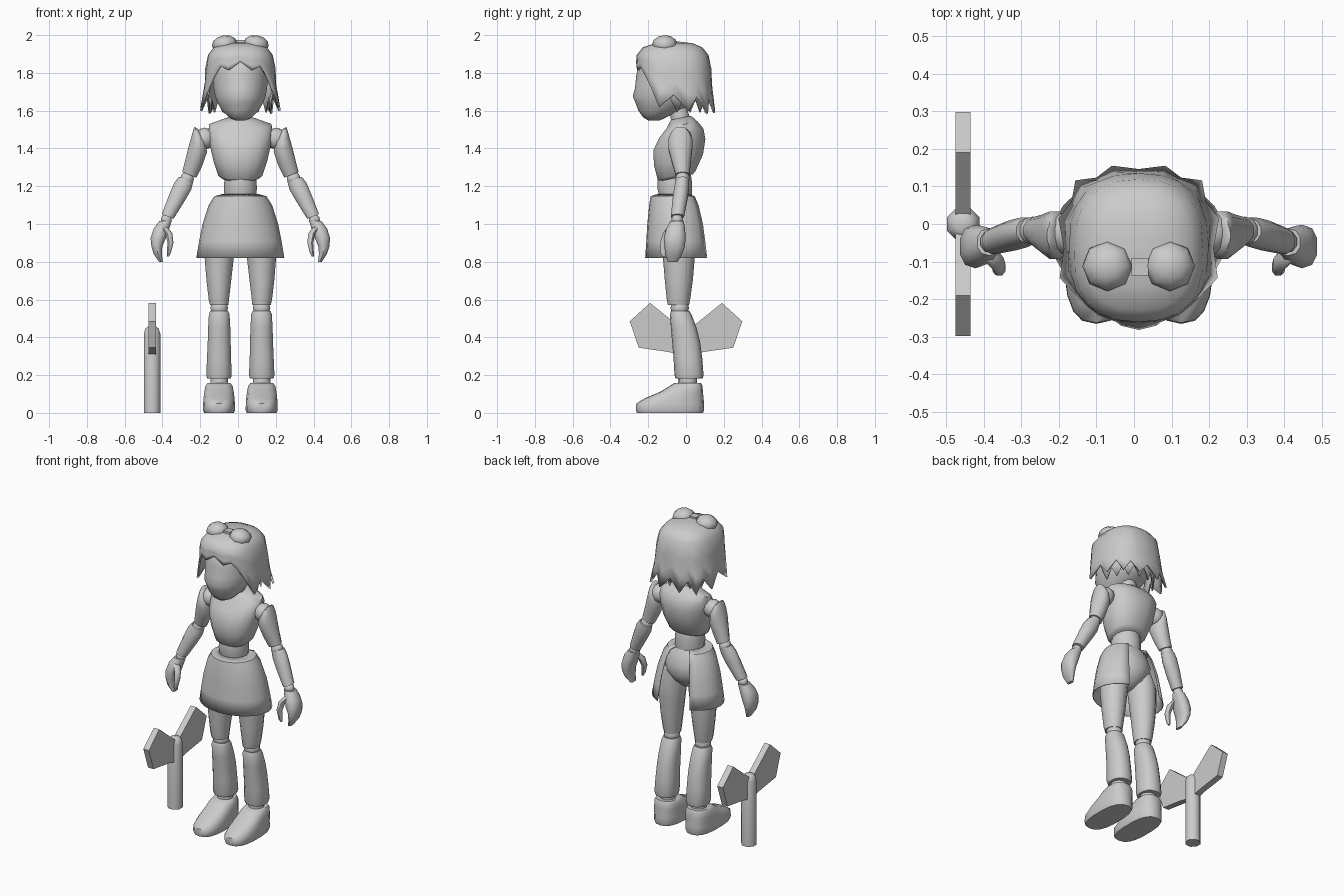
import bpy, bmesh, math
from mathutils import Vector, Matrix

C = 0.0125  # body centre line in x

gray = bpy.data.materials.new("plain_gray")
gray.diffuse_color = (0.6, 0.6, 0.6, 1)


def finish(name, bm, angle=50):
    bmesh.ops.recalc_face_normals(bm, faces=bm.faces)
    me = bpy.data.meshes.new(name)
    bm.to_mesh(me)
    bm.free()
    me.materials.append(gray)
    ob = bpy.data.objects.new(name, me)
    bpy.context.collection.objects.link(ob)
    bpy.ops.object.select_all(action='DESELECT')
    ob.select_set(True)
    bpy.context.view_layer.objects.active = ob
    bpy.ops.object.shade_smooth_by_angle(angle=math.radians(angle))
    return ob


def sq(v, p):
    return math.copysign(abs(v) ** (2 / p), v)


def loft(name, rings, n=12, p=2.0, tilt=None, angle=50):
    """Closed tube through rings (x, y, z, rx, ry), each ring tilted alike."""
    rot = tilt or Matrix.Identity(3)
    bm = bmesh.new()
    loops = []
    for x, y, z, rx, ry in rings:
        loop = []
        for i in range(n):
            a = 2 * math.pi * (i + 0.5) / n
            v = Vector((rx * sq(math.cos(a), p), ry * sq(math.sin(a), p), 0))
            loop.append(bm.verts.new(Vector((x, y, z)) + rot @ v))
        loops.append(loop)
    for lo, hi in zip(loops, loops[1:]):
        for i in range(n):
            j = (i + 1) % n
            bm.faces.new((lo[i], lo[j], hi[j], hi[i]))
    bm.faces.new(loops[0])
    bm.faces.new(loops[-1])
    return finish(name, bm, angle)


def ball(name, loc, size, seg=10, rings=6, tilt=None):
    bm = bmesh.new()
    bmesh.ops.create_uvsphere(bm, u_segments=seg, v_segments=rings, radius=1)
    rot = (tilt or Matrix.Identity(3)).to_4x4()
    bm.transform(Matrix.Translation(loc) @ rot @ Matrix.Diagonal((*size, 1)))
    return finish(name, bm)


def shell(name, point, angles, rows, closed, thick):
    """Open sheet from point(angle, row), given a little thickness."""
    bm = bmesh.new()
    grid = [[bm.verts.new(point(a, r)) for a in angles] for r in range(rows)]
    n = len(angles)
    for up, dn in zip(grid, grid[1:]):
        for i in range(n if closed else n - 1):
            j = (i + 1) % n
            bm.faces.new((up[i], up[j], dn[j], dn[i]))
    if closed:
        bm.faces.new(grid[0])
    ob = finish(name, bm, 40)
    mod = ob.modifiers.new("thickness", 'SOLIDIFY')
    mod.thickness = thick
    return ob


# torso, waist, pelvis and neck
lean = Matrix.Rotation(math.radians(12), 3, 'X')
loft("torso", [(C, -.05, 1.245, .1, .09), (C, -.05, 1.26, .118, .105),
               (C, -.04, 1.34, .145, .135), (C, -.035, 1.42, .163, .143),
               (C, -.025, 1.48, .172, .122), (C, -.02, 1.525, .168, .085),
               (C, -.025, 1.55, .1, .065), (C, -.027, 1.562, .06, .055)],
     16, 2.3, lean)
loft("waist", [(C, -.055, 1.14, .085, .085), (C, -.06, 1.19, .09, .092),
               (C, -.06, 1.24, .086, .09), (C, -.06, 1.28, .08, .08)], 14)
loft("neck", [(C, -.025, 1.53, .058, .055), (C, -.035, 1.58, .05, .05),
              (C, -.055, 1.65, .05, .05)], 12, tilt=lean)
loft("pelvis", [(C, -.055, .9, .03, .05), (C, -.05, .94, .09, .09),
                (C, -.045, 1.0, .14, .122), (C, -.05, 1.06, .15, .122),
                (C, -.06, 1.12, .135, .112), (C, -.06, 1.155, .1, .09)], 16)

# skirt, open at the back
SKIRT = [(1.16, -.062, .09, .085), (1.147, -.062, .138, .125),
         (1.1, -.055, .168, .14), (1.0, -.047, .2, .158),
         (.91, -.043, .218, .167), (.82, -.04, .233, .176)]


def skirt_point(a, r):
    z, cy, rx, ry = SKIRT[r]
    return (C + rx * math.sin(a), cy - ry * math.cos(a), z)


shell("skirt", skirt_point,
      [math.radians(-150 + 300 * i / 20) for i in range(21)], len(SKIRT),
      False, .005)

# head
loft("head", [(C, -.17, 1.548, .025, .03), (C, -.165, 1.565, .062, .062),
              (C, -.14, 1.60, .098, .112), (C, -.115, 1.64, .122, .152),
              (C, -.1, 1.675, .136, .182), (C, -.09, 1.72, .144, .18),
              (C, -.085, 1.79, .148, .178), (C, -.08, 1.87, .14, .165),
              (C, -.075, 1.93, .09, .1)], 18)

# hair with a jagged hem: heights every 15 degrees, from the front to the back
HEM = [1.86, 1.815, 1.835, 1.785, 1.72, 1.62, 1.685,
       1.6, 1.675, 1.585, 1.665, 1.59, 1.665]
CROWN = [(1.965, .18), (1.957, .5), (1.935, .76), (1.895, .92)]


def hair_point(a, r):
    k = round(abs(math.degrees(a)) / 15)
    if r < 4:
        z, f = CROWN[r]
        if r > 1:
            f += .06 * max(0, math.cos(a))
    else:
        t = (r - 3) / 3
        z = 1.895 + (HEM[k] - 1.895) * t
        f = .97 + .03 * t
        if k > 3:
            drop = max(0, 1.76 - z)
            f = 1 + drop * (.95 if k < 10 else .6) + (.03 if r == 6 and k % 2 else 0)
    return (C + .186 * f * sq(math.sin(a), 2.5),
            -.065 - .2 * f * sq(math.cos(a), 2.5), z)


shell("hair", hair_point, [math.radians(-180 + 15 * i) for i in range(24)],
      7, True, .012)


# inner layer of hair tufts around the nape
def nape_point(a, r):
    k = round(math.degrees(a) / 12)
    z = (1.78, 1.69, 1.66 if k % 2 else 1.59)[r]
    f = (.93, .96, .9)[r]
    return (C + .18 * f * math.sin(a), -.065 - .195 * f * math.cos(a), z)


shell("nape_hair", nape_point, [math.radians(84 + 12 * i) for i in range(17)],
      3, False, .008)

# goggles resting on the hair
for s, side in ((-1, "left"), (1, "right")):
    ball(side + "_goggle", (C + s * .083, -.112, 1.952), (.068, .067, .047),
         8, 6, Matrix.Rotation(math.radians(s * 8), 3, 'Y'))
bm = bmesh.new()
bmesh.ops.create_cube(bm, size=1)
bm.transform(Matrix.Translation((C + .003, -.115, 1.962)) @
             Matrix.Diagonal((.045, .048, .026, 1)))
finish("goggle_bridge", bm, 30)

# limbs, one set for each side
for s, side in ((-1, "left"), (1, "right")):
    def limb(part, rings, n=12, p=2.0, tilt=None):
        loft(f"{side}_{part}", [(C + s * o, y, z, rx, ry)
                                for o, y, z, rx, ry in rings], n, p, tilt)

    def joint(part, o, y, z, r):
        ball(f"{side}_{part}", (C + s * o, y, z), (r, r, r))

    # arm
    swing = Matrix.Rotation(math.radians(-s * 22), 3, 'Y')
    joint("shoulder", .19, -.025, 1.452, .058)
    limb("upper_arm", [(.237, -.03, 1.51, .008, .025),
                       (.229, -.03, 1.485, .024, .05),
                       (.221, -.03, 1.445, .043, .066),
                       (.224, -.03, 1.40, .053, .066),
                       (.245, -.025, 1.33, .05, .052),
                       (.27, -.018, 1.26, .042, .038)], 12, 2, swing)
    joint("elbow", .282, -.018, 1.24, .038)
    limb("forearm", [(.288, -.018, 1.235, .042, .036),
                     (.305, -.022, 1.2, .05, .04),
                     (.335, -.03, 1.14, .046, .041),
                     (.385, -.045, 1.04, .035, .036)], 12, 2, swing)
    joint("wrist", .392, -.047, 1.022, .031)
    # hand: curved mitten and thumb
    limb("hand", [(.397, -.048, 1.015, .034, .036),
                  (.418, -.055, .975, .043, .05),
                  (.435, -.06, .925, .042, .058),
                  (.442, -.06, .88, .03, .054),
                  (.437, -.065, .84, .022, .045),
                  (.42, -.07, .798, .01, .025)], 10, 2.4)
    limb("thumb", [(.405, -.075, .985, .02, .025),
                   (.378, -.1, .95, .02, .025),
                   (.37, -.117, .9, .017, .022),
                   (.378, -.12, .85, .012, .016),
                   (.383, -.118, .828, .006, .008)], 8)

    # leg
    limb("thigh", [(.085, -.045, 1.02, .06, .085),
                   (.105, -.04, .93, .084, .092),
                   (.112, -.038, .82, .079, .084),
                   (.114, -.038, .7, .067, .074),
                   (.114, -.04, .6, .055, .062),
                   (.112, -.04, .57, .05, .056)], 14)
    joint("knee", .112, -.033, .555, .049)
    limb("shin", [(.112, -.03, .54, .048, .048),
                  (.112, -.028, .522, .056, .057),
                  (.112, -.012, .45, .06, .068),
                  (.112, .0, .38, .062, .074),
                  (.113, .01, .29, .065, .076),
                  (.113, .016, .2, .069, .077),
                  (.113, .016, .182, .064, .072)], 14, 2.3)
    limb("ankle", [(.112, .01, .13, .048, .048),
                   (.112, .012, .2, .048, .048)], 12)
    limb("foot", [(.113, -.085, 0, .08, .175), (.113, -.085, .015, .086, .181),
                  (.113, -.084, .05, .085, .179), (.113, -.062, .078, .083, .155),
                  (.113, -.025, .11, .079, .115), (.113, .0, .142, .073, .087),
                  (.113, .008, .157, .062, .072)], 18, 2.6)

# axe standing on the ground: handle
AX = -.455
loft("axe_handle", [(AX, 0, z, r, r) for z, r in
                    ((0, .047), (.42, .047), (.447, .038), (.458, .022))], 8)

# axe: twin blades cut from one plate
half = [(0, .43), (.07, .485), (.19, .582), (.298, .485), (.25, .345),
        (.09, .322), (0, .3)]
outline = half + [(-y, z) for y, z in half[-2:0:-1]]
bm = bmesh.new()
face = bm.faces.new([bm.verts.new((AX - .02, y, z)) for y, z in outline])
ext = bmesh.ops.extrude_face_region(bm, geom=[face], use_keep_orig=True)
bmesh.ops.translate(bm, vec=(.04, 0, 0),
                    verts=[v for v in ext["geom"]
                           if isinstance(v, bmesh.types.BMVert)])
finish("axe_blades", bm, 30)
